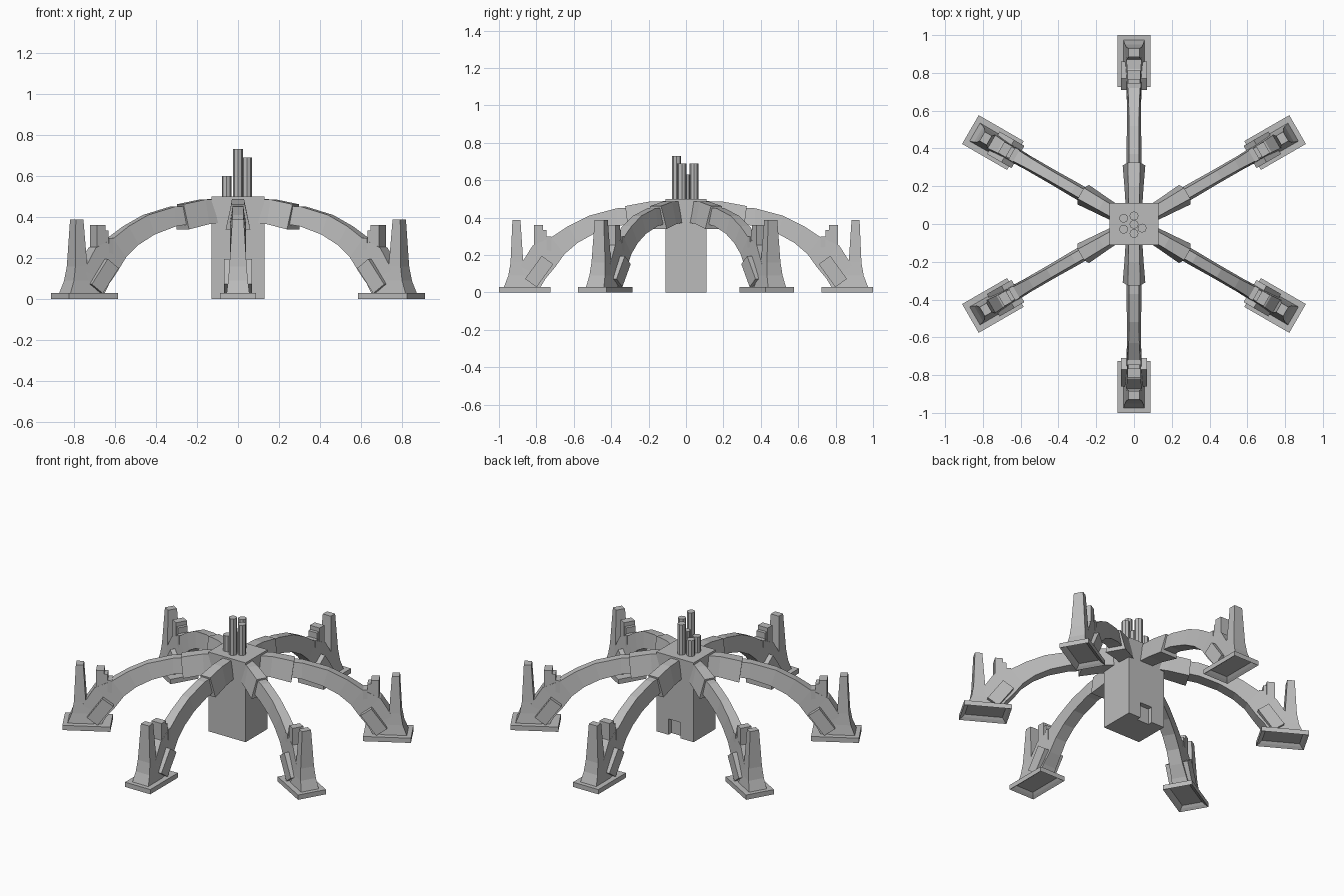
import bpy, bmesh
from math import radians
from mathutils import Matrix, Vector

if "Cube" in bpy.data.objects:
    bpy.data.objects.remove(bpy.data.objects["Cube"], do_unlink=True)

grey = bpy.data.materials.new("concrete_grey")
grey.use_nodes = True
grey.diffuse_color = (0.5, 0.5, 0.5, 1)
grey.node_tree.nodes["Principled BSDF"].inputs["Base Color"].default_value = (0.5, 0.5, 0.5, 1)


def to_mesh(bm, name):
    bmesh.ops.recalc_face_normals(bm, faces=bm.faces)
    mesh = bpy.data.meshes.new(name)
    bm.to_mesh(mesh)
    bm.free()
    mesh.materials.append(grey)
    return mesh


def place(mesh, name, angle=0):
    ob = bpy.data.objects.new(name, mesh)
    ob.rotation_euler.z = radians(angle)
    bpy.context.collection.objects.link(ob)
    return ob


def add_box(bm, lo, hi):
    lo, hi = Vector(lo), Vector(hi)
    m = Matrix.Translation((lo + hi) / 2) @ Matrix.Diagonal((*(hi - lo), 1))
    return bmesh.ops.create_cube(bm, size=1, matrix=m)["verts"]


def loft(name, stations):
    """Four-sided tube; each station is (r, z, half width) for two opposite edges."""
    bm = bmesh.new()
    rings = []
    for (r1, z1, w1, r2, z2, w2) in stations:
        pts = [(r1, -w1, z1), (r1, w1, z1), (r2, w2, z2), (r2, -w2, z2)]
        rings.append([bm.verts.new(p) for p in pts])
    for a, b in zip(rings, rings[1:]):
        for i in range(4):
            j = (i + 1) % 4
            bm.faces.new((a[i], a[j], b[j], b[i]))
    bm.faces.new(rings[0])
    bm.faces.new(rings[-1])
    return to_mesh(bm, name)


# Central tower, with a doorway cut into its back wall
bm = bmesh.new()
add_box(bm, (-0.13, -0.11, 0), (0.13, 0.08, 0.5))
wall = [(-0.13, 0), (-0.04, 0), (-0.04, 0.1), (0.045, 0.1), (0.045, 0),
        (0.13, 0), (0.13, 0.5), (-0.13, 0.5)]
face = bm.faces.new([bm.verts.new((x, 0.08, z)) for x, z in wall])
out = bmesh.ops.extrude_face_region(bm, geom=[face])["geom"]
bmesh.ops.translate(bm, vec=(0, 0.03, 0),
                    verts=[v for v in out if isinstance(v, bmesh.types.BMVert)])
place(to_mesh(bm, "central_tower"), "central_tower")

# Chimneys on the roof: x, y, top height
chimneys = [(0, -0.05, 0.73), (0.043, -0.022, 0.69), (0, 0.043, 0.69),
            (-0.055, 0.03, 0.6), (-0.055, -0.028, 0.6), (0, -0.002, 0.63)]
for n, (x, y, top) in enumerate(chimneys, 1):
    bm = bmesh.new()
    bmesh.ops.create_cone(bm, cap_ends=True, segments=8, radius1=0.024, radius2=0.024,
                          depth=top - 0.48,
                          matrix=Matrix.Translation((x, y, (top + 0.48) / 2)))
    place(to_mesh(bm, "chimney"), f"chimney_{n}")

# One leg, laid out along +x
parts = {}
parts["bracket"] = loft("bracket", [
    (0.06, 0.49, 0.028, 0.06, 0.38, 0.042),
    (0.20, 0.485, 0.03, 0.19, 0.365, 0.05),
    (0.325, 0.462, 0.033, 0.31, 0.34, 0.06)])
parts["arm"] = loft("arm", [
    (0.28, 0.455, 0.026, 0.26, 0.37, 0.04),
    (0.37, 0.45, 0.026, 0.37, 0.355, 0.04),
    (0.52, 0.41, 0.026, 0.49, 0.315, 0.038),
    (0.63, 0.355, 0.028, 0.58, 0.265, 0.038),
    (0.72, 0.295, 0.032, 0.65, 0.205, 0.038),
    (0.82, 0.25, 0.036, 0.70, 0.135, 0.04),
    (0.89, 0.14, 0.042, 0.75, 0.075, 0.045),
    (0.94, 0.025, 0.05, 0.78, 0.025, 0.05)])
parts["pylon"] = loft("pylon", [
    (0.885, 0.387, 0.028, 0.928, 0.387, 0.028),
    (0.87, 0.16, 0.04, 0.938, 0.16, 0.042),
    (0.85, 0.09, 0.045, 0.95, 0.09, 0.048),
    (0.82, 0.025, 0.055, 0.975, 0.025, 0.056)])

# Stepped turret standing on the arm
bm = bmesh.new()
add_box(bm, (0.765, -0.034, 0.2), (0.812, 0.034, 0.36))
add_box(bm, (0.745, -0.03, 0.2), (0.766, 0.03, 0.335))
add_box(bm, (0.72, -0.036, 0.22), (0.746, 0.036, 0.298))
parts["turret"] = to_mesh(bm, "turret")

# Slanted blocks clasping both sides of the arm near the ground
bm = bmesh.new()
block = add_box(bm, (-0.038, -0.068, -0.076), (0.038, 0.068, 0.076))
bmesh.ops.transform(bm, verts=block, matrix=Matrix.Translation((0.785, 0, 0.112))
                    @ Matrix.Rotation(radians(-36), 4, "Y"))
parts["clamp"] = to_mesh(bm, "clamp")

# Foot pad, hollowed in two steps from beneath
bm = bmesh.new()
add_box(bm, (0.725, -0.088, 0), (1.0, 0.088, 0.03))
bm.faces.ensure_lookup_table()
under = min(bm.faces, key=lambda f: f.calc_center_median().z)
for inset, depth in ((0.022, 0.012), (0.018, 0.012)):
    bmesh.ops.inset_region(bm, faces=[under], thickness=inset)
    bmesh.ops.translate(bm, verts=under.verts, vec=(0, 0, depth))
parts["foot_pad"] = to_mesh(bm, "foot_pad")

# Six legs around the tower
legs = {"front_left": -30, "left_back": 30, "back": 90,
        "right_back": 150, "front_right": 210, "front": 270}
for leg, angle in legs.items():
    for part, mesh in parts.items():
        place(mesh, f"{leg}_{part}", angle)
